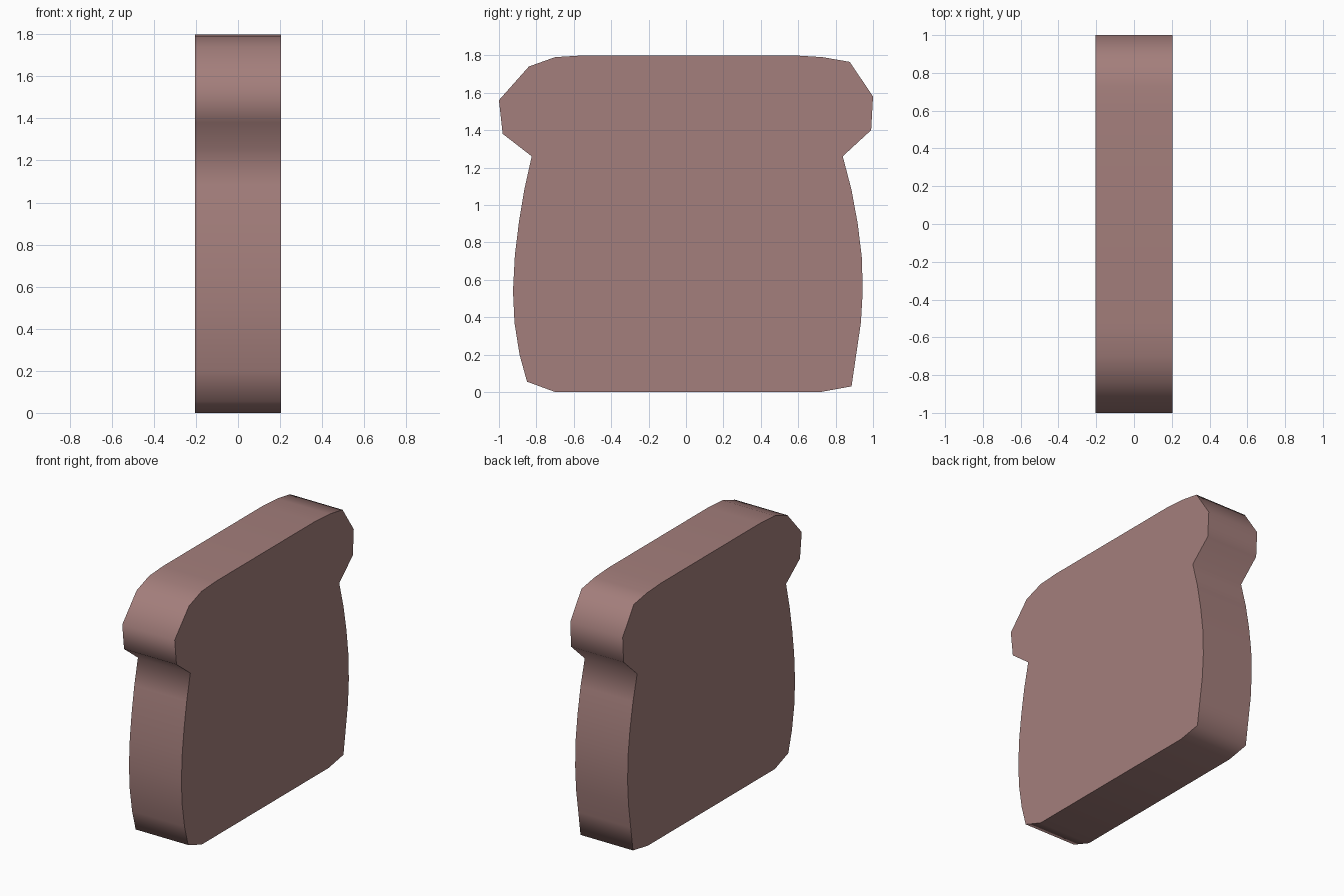
import bpy, bmesh

if "Cube" in bpy.data.objects:
    bpy.data.objects.remove(bpy.data.objects["Cube"])

HALF_THICKNESS = 0.205

# Slice outline in the y-z plane, slightly irregular left to right
outline = [
    (-0.70, 0.0), (0.72, 0.0), (0.885, 0.03), (0.91, 0.20), (0.935, 0.37),
    (0.945, 0.54), (0.94, 0.72), (0.918, 0.90), (0.885, 1.08), (0.838, 1.26),
    (0.99, 1.40), (1.0, 1.58), (0.875, 1.765), (0.73, 1.79), (0.57, 1.80),
    (-0.54, 1.80), (-0.70, 1.79), (-0.84, 1.74), (-1.0, 1.56), (-0.98, 1.38),
    (-0.825, 1.26), (-0.865, 1.08), (-0.893, 0.91), (-0.915, 0.73),
    (-0.925, 0.54), (-0.917, 0.37), (-0.89, 0.20), (-0.85, 0.055),
]
sharp_corners = {(0.885, 0.03), (0.875, 1.765), (-0.85, 0.055)}

# Extrude the outline across the thickness
bm = bmesh.new()
face = bm.faces.new([bm.verts.new((-HALF_THICKNESS, y, z)) for y, z in outline])
extruded = bmesh.ops.extrude_face_region(bm, geom=[face], use_keep_orig=True)
new_verts = [g for g in extruded["geom"] if isinstance(g, bmesh.types.BMVert)]
bmesh.ops.translate(bm, verts=new_verts, vec=(2 * HALF_THICKNESS, 0, 0))
bmesh.ops.recalc_face_normals(bm, faces=bm.faces)

# Smooth crust, crisp cut faces and corners
for f in bm.faces:
    f.smooth = len(f.verts) == 4
for e in bm.edges:
    a, b = (v.co for v in e.verts)
    if abs(a.x - b.x) < 1e-4:
        e.smooth = not any(abs(a.y - y) + abs(a.z - z) < 1e-3 for y, z in sharp_corners)
    else:
        e.smooth = True
    if any(len(f.verts) > 4 for f in e.link_faces):
        e.smooth = False

mesh = bpy.data.meshes.new("bread_slice")
bm.to_mesh(mesh)
bm.free()
bread = bpy.data.objects.new("bread_slice", mesh)
bpy.context.collection.objects.link(bread)

# Pinkish brown crust
mat = bpy.data.materials.new("crust")
mat.diffuse_color = (0.37, 0.21, 0.20, 1)
mat.use_nodes = True
mat.node_tree.nodes["Principled BSDF"].inputs["Base Color"].default_value = mat.diffuse_color
mesh.materials.append(mat)
